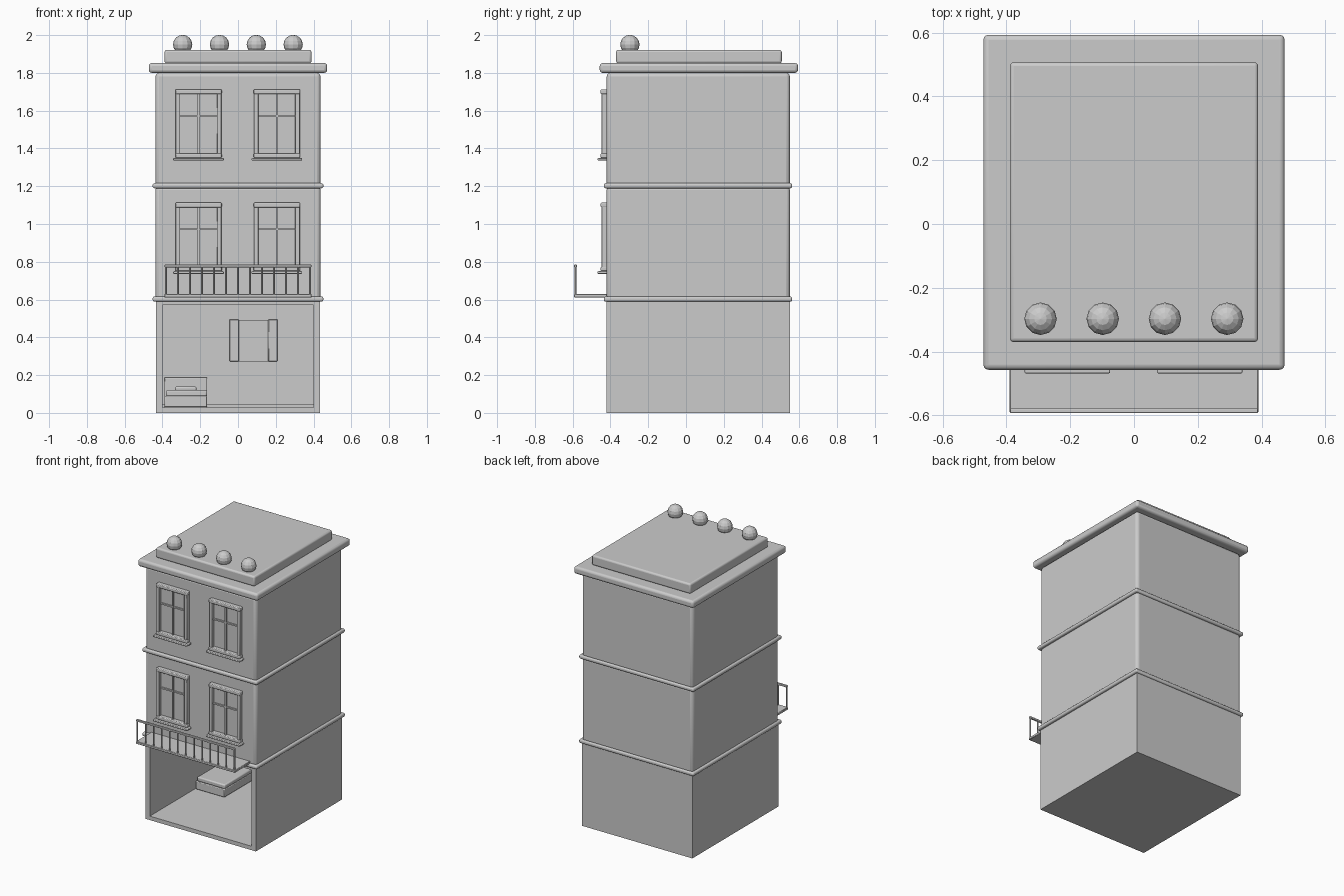
import bpy, bmesh, math
from mathutils import Matrix

if "Cube" in bpy.data.objects:
    bpy.data.objects.remove(bpy.data.objects["Cube"])


def finish(name, bm, smooth=False):
    mesh = bpy.data.meshes.new(name)
    bm.to_mesh(mesh)
    bm.free()
    obj = bpy.data.objects.new(name, mesh)
    bpy.context.collection.objects.link(obj)
    return obj


def box(name, x, y, z, bevel=0.0, segments=3):
    """Box from (min, max) ranges, optionally with rounded edges."""
    bm = bmesh.new()
    size = [r[1] - r[0] for r in (x, y, z)]
    mid = [(r[0] + r[1]) / 2 for r in (x, y, z)]
    bmesh.ops.create_cube(bm, size=1, matrix=Matrix.Translation(mid) @ Matrix.Diagonal((*size, 1)))
    obj = finish(name, bm)
    if bevel:
        mod = obj.modifiers.new("rounding", 'BEVEL')
        mod.width = bevel
        mod.segments = segments
        bpy.context.view_layer.objects.active = obj
        obj.select_set(True)
        bpy.ops.object.shade_smooth_by_angle(angle=math.radians(40))
        obj.select_set(False)
    return obj


FRONT, BACK = -0.42, 0.55

# Open ground floor room
box("room_floor", (-0.435, 0.435), (FRONT, BACK), (0, 0.028))
box("room_back_wall", (-0.435, 0.435), (0.512, BACK), (0.0, 0.6))
for side, s in (("left", -1), ("right", 1)):
    box(side + "_room_wall", sorted((s * 0.4, s * 0.435)), (FRONT, 0.512), (0.0, 0.6))
box("room_ceiling", (-0.4, 0.4), (FRONT, 0.512), (0.57, 0.6))
box("room_skirting", (-0.4, 0.4), (0.5, 0.513), (0.027, 0.048))

# Bed against the back wall
box("bed_headboard", (-0.39, -0.163), (0.485, 0.512), (0.03, 0.187), 0.004, 2)
box("bed_base", (-0.39, -0.163), (0.08, 0.5), (0.032, 0.09), 0.005, 2)
box("bed_mattress", (-0.382, -0.163), (0.085, 0.49), (0.088, 0.12), 0.008, 2)
box("bed_pillow", (-0.333, -0.22), (0.39, 0.475), (0.115, 0.14), 0.008, 2)

# Window with curtains inside the room
box("room_window_pane", (0.0, 0.165), (0.503, 0.514), (0.273, 0.493))
for side, x in (("left", -0.045), ("right", 0.16)):
    box(side + "_curtain", (x, x + 0.05), (0.49, 0.514), (0.273, 0.495), 0.003, 1)

# Upper storeys, string courses, cornice and roof
for i, z in enumerate((0.6, 1.2)):
    box(f"storey_{i + 2}", (-0.437, 0.437), (FRONT, BACK), (z, z + 0.6), 0.02)
    box(f"string_course_{i + 1}", (-0.452, 0.452), (-0.435, 0.562), (z - 0.011, z + 0.016), 0.01)
box("cornice", (-0.472, 0.472), (-0.457, 0.593), (1.8, 1.852), 0.016)
box("roof_slab", (-0.389, 0.389), (-0.37, 0.507), (1.85, 1.922), 0.012)


# Facade windows
def window(cx, z, tag):
    box("pane_" + tag, (cx - 0.1, cx + 0.1), (-0.426, -0.415), (z + 0.04, z + 0.36))
    box("window_head_" + tag, (cx - 0.123, cx + 0.123), (-0.452, -0.41), (z + 0.352, z + 0.377), 0.005, 2)
    box("window_foot_" + tag, (cx - 0.123, cx + 0.123), (-0.452, -0.41), (z + 0.014, z + 0.038), 0.005, 2)
    for side, s in (("left", -1), ("right", 1)):
        x = cx + s * 0.109
        box(f"{side}_jamb_{tag}", (x - 0.012, x + 0.012), (-0.448, -0.41), (z + 0.03, z + 0.36), 0.004, 2)
    box("mullion_" + tag, (cx - 0.005, cx + 0.005), (-0.438, -0.415), (z + 0.03, z + 0.36))
    box("transom_" + tag, (cx - 0.1, cx + 0.1), (-0.436, -0.415), (z + 0.231, z + 0.241))
    box("sill_" + tag, (cx - 0.134, cx + 0.134), (-0.468, -0.41), (z, z + 0.014), 0.004, 2)


for row, z in (("lower", 0.736), ("upper", 1.336)):
    for side, cx in (("left", -0.209), ("right", 0.206)):
        window(cx, z, f"{row}_{side}")

# Balcony with a front railing
box("balcony_slab", (-0.39, 0.39), (-0.592, FRONT + 0.01), (0.611, 0.629), 0.003, 1)
box("balcony_rail", (-0.388, 0.388), (-0.592, -0.578), (0.771, 0.785), 0.003, 2)
bm = bmesh.new()
for i in range(13):
    pos = Matrix.Translation((-0.382 + i * 0.764 / 12, -0.585, 0.7))
    bmesh.ops.create_cone(bm, cap_ends=True, segments=8, radius1=0.005, radius2=0.005, depth=0.15, matrix=pos)
finish("balcony_balusters", bm)

# Faceted ball ornaments along the roof edge
for i in range(4):
    bm = bmesh.new()
    pos = Matrix.Translation((-0.293 + i * 0.195, -0.297, 1.95))
    bmesh.ops.create_uvsphere(bm, u_segments=12, v_segments=8, radius=0.051, matrix=pos)
    finish(f"roof_ball_{i + 1}", bm)
